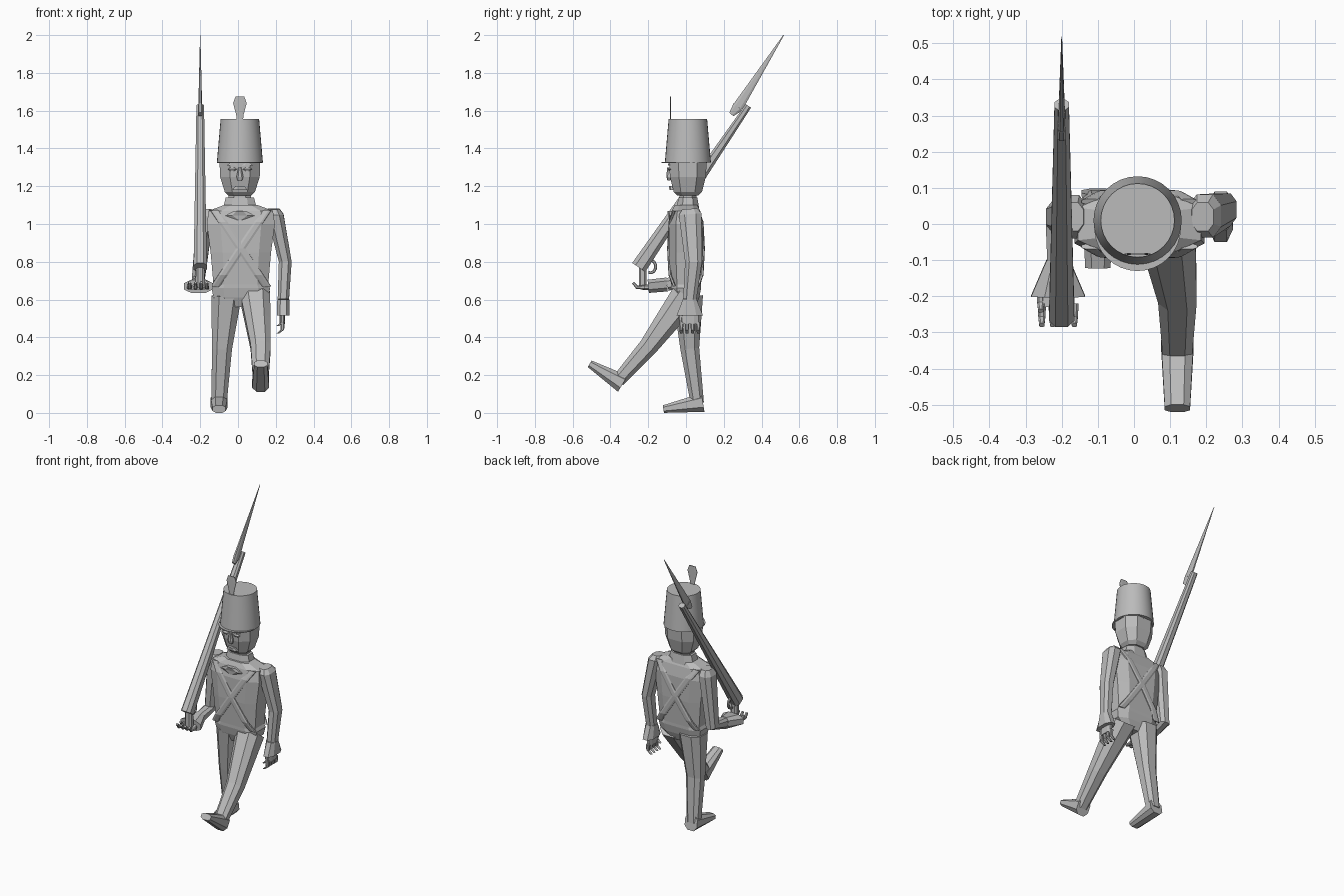
import bpy, bmesh
from math import sin, cos, pi, radians
from mathutils import Vector

if "Cube" in bpy.data.objects:
    bpy.data.objects.remove(bpy.data.objects["Cube"])

grey = bpy.data.materials.new("plain grey")
grey.use_nodes = True
grey.diffuse_color = (0.5, 0.5, 0.5, 1)
shader = grey.node_tree.nodes["Principled BSDF"]
shader.inputs["Base Color"].default_value = grey.diffuse_color


def ring(centre, size, along, corner):
    """Chamfered box outline square to a direction in the side plane."""
    depth = Vector((0, -along.z, along.y)).normalized() * size[1]
    width = Vector((size[0], 0, 0))
    quarter = [(1, -corner), (1, corner), (corner, 1), (-corner, 1)]
    outline = quarter + [(-u, -v) for u, v in quarter]
    return [centre + width * u + depth * v for u, v in outline]


def loft(name, points, sizes, corner=0.5):
    """Skin chamfered outlines along a path, with a half width and depth at each point."""
    points = [Vector(p) for p in points]
    last = len(points) - 1
    bm = bmesh.new()
    rows = []
    for i, (point, size) in enumerate(zip(points, sizes)):
        along = points[min(i + 1, last)] - points[max(i - 1, 0)]
        rows.append([bm.verts.new(p) for p in ring(point, size, along, corner)])
    for low, high in zip(rows, rows[1:]):
        for i in range(len(low)):
            bm.faces.new((low[i - 1], low[i], high[i], high[i - 1]))
    bm.faces.new(rows[0])
    bm.faces.new(rows[-1])
    bmesh.ops.recalc_face_normals(bm, faces=bm.faces)
    mesh = bpy.data.meshes.new(name)
    bm.to_mesh(mesh)
    bm.free()
    mesh.materials.append(grey)
    part = bpy.data.objects.new(name, mesh)
    bpy.context.collection.objects.link(part)


def taper(name, points, start, end, corner=0.5):
    """Loft whose size changes evenly from start to end."""
    start, end = Vector(start), Vector(end)
    steps = len(points) - 1
    sizes = [start.lerp(end, i / steps) for i in range(steps + 1)]
    loft(name, points, sizes, corner)


def stack(name, x, y, rows, corner=0.5):
    """Upright loft from rows of height, half width and half depth."""
    loft(name, [(x, y, row[0]) for row in rows], [row[1:] for row in rows], corner)


def drum(name, bottom_radius, top_radius, height, centre):
    """Smooth round part with crisp rims."""
    bpy.ops.mesh.primitive_cone_add(vertices=32, radius1=bottom_radius, radius2=top_radius,
                                    depth=height, location=centre)
    part = bpy.context.object
    part.name = name
    part.data.materials.append(grey)
    bpy.ops.object.shade_smooth_by_angle(angle=radians(30))


def leg(side, hip, knee, ankle, toe):
    """Trouser leg and a boot pointing from the ankle to the toe."""
    hip, knee, ankle, toe = (Vector(p) for p in (hip, knee, ankle, toe))
    thigh = hip.lerp(knee, 0.5)
    taper(side + "_leg", [hip, thigh, knee, ankle], (0.08, 0.08), (0.04, 0.035))
    heel = ankle + (ankle - toe).normalized() * 0.03
    taper(side + "_boot", [heel, toe], (0.045, 0.05), (0.035, 0.02))


def arm(side, shoulder, elbow, wrist, cuff_end, cuff_size):
    """Sleeve with a rounded shoulder and a flared cuff."""
    shoulder, elbow = Vector(shoulder), Vector(elbow)
    cap = shoulder.lerp(elbow, 0.1)
    loft(side + "_sleeve", [shoulder, cap, elbow, wrist],
         [(0.03, 0.04), (0.045, 0.06), (0.034, 0.045), (0.03, 0.035)])
    taper(side + "_cuff", [wrist, cuff_end], (0.032, 0.037), cuff_size)


def hand(side, wrist, ahead, across, curl):
    """Palm, four curled fingers and a thumb."""
    wrist, ahead, across, curl = (Vector(v) for v in (wrist, ahead, across, curl))
    palm = [0.015 + 0.03 * abs(part) for part in across.xy]
    taper(side + "_palm", [wrist, wrist + ahead * 0.06], palm, palm)
    digits = [("_finger", 0.05, i - 1.5) for i in range(4)] + [("_thumb", 0.01, -1.6)]
    for kind, reach, spread in digits:
        root = wrist + ahead * reach + across * spread * 0.03
        joint = root + ahead * 0.04
        tip = joint + ahead * 0.02 + curl * 0.025
        taper(side + kind, [root, joint, tip], (0.012, 0.012), (0.007, 0.007))


# Jacket, with flared hem and sloping shoulders, and collar
stack("jacket", 0.015, 0, [
    (0.56, 0.08, 0.05), (0.61, 0.145, 0.07), (0.66, 0.155, 0.08), (0.68, 0.145, 0.08),
    (0.85, 0.16, 0.09), (1, 0.18, 0.09), (1.07, 0.17, 0.075), (1.1, 0.09, 0.06)], 0.6)
stack("collar", 0.01, 0.01, [(1.08, 0.09, 0.06), (1.14, 0.075, 0.05)])
stack("neck", 0.01, 0.01, [(1.1, 0.06, 0.045), (1.2, 0.06, 0.045)])
stack("neckline", 0.01, -0.08, [(1.02, 0.01, 0.01), (1.045, 0.08, 0.012), (1.07, 0.03, 0.02)])

# Crossed straps over the chest and back
for face, side in (("front", -1), ("back", 1)):
    for way in (-1, 1):
        path = [(0.015 + way * 0.135 * t, side * (0.092 - 0.03 * t ** 4), 0.87 + 0.2 * t)
                for t in (-1, -0.7, 0, 0.7, 1)]
        taper(face + "_strap", path, (0.025, 0.008), (0.025, 0.008))

# Head and face
stack("head", 0.01, 0.01, [
    (1.15, 0.06, 0.055), (1.17, 0.08, 0.075), (1.25, 0.105, 0.095), (1.34, 0.108, 0.1)])
stack("nose", 0.01, -0.09, [(1.23, 0.012, 0.008), (1.25, 0.018, 0.014), (1.3, 0.008, 0.01)])
stack("mouth", 0.01, -0.075, [(1.18, 0.04, 0.012), (1.2, 0.025, 0.016)])
for side, x in (("left", 0.05), ("right", -0.03)):
    stack(side + "_eye", x, -0.085, [(1.28, 0.01, 0.005), (1.29, 0.024, 0.01), (1.3, 0.01, 0.005)])
    stack(side + "_brow", x, -0.09, [(1.31, 0.03, 0.006), (1.32, 0.015, 0.006)])

# Hat, peak and plume
drum("hat", 0.122, 0.102, 0.23, (0.01, 0.01, 1.44))
drum("hat_peak", 0.12, 0.12, 0.006, (0.01, -0.01, 1.325))
stack("plume", 0.01, -0.083, [
    (1.54, 0.015, 0.003), (1.58, 0.02, 0.003), (1.64, 0.036, 0.003), (1.675, 0.023, 0.003)])

# Standing leg and raised leg
leg("right", (-0.06, 0.01, 0.62), (-0.085, 0.02, 0.34), (-0.1, 0.06, 0.05), (-0.1, -0.12, 0.02))
leg("left", (0.09, 0, 0.62), (0.12, -0.2, 0.35), (0.12, -0.36, 0.17), (0.12, -0.51, 0.26))

# Hanging arm, and bent arm that carries the rifle
arm("left", (0.19, 0.02, 1.08), (0.25, 0.04, 0.8), (0.24, 0.02, 0.6), (0.24, 0.02, 0.515), (0.034, 0.07))
hand("left", (0.235, 0.02, 0.53), (0, 0, -1), (0, 1, 0), (-1, 0, 0))
arm("right", (-0.17, 0.02, 1.08), (-0.21, 0.02, 0.71), (-0.21, -0.1, 0.68), (-0.21, -0.2, 0.67), (0.075, 0.035))
hand("right", (-0.21, -0.17, 0.665), (0, -1, 0), (1, 0, 0), (0, 0, 1))

# Rifle with butt, guard and bayonet
taper("rifle", [(-0.2, -0.25, 0.77), (-0.2, 0.33, 1.625)], (0.035, 0.042), (0.02, 0.017))
taper("rifle_butt", [(-0.2, -0.23, 0.66), (-0.2, -0.23, 0.8)], (0.025, 0.02), (0.022, 0.02))
bow = [(-0.2, 0.03 * cos(t) - 0.19, 0.775 + 0.034 * sin(t))
       for t in (pi * (i / 6 - 0.6) for i in range(7))]
taper("rifle_guard", bow, (0.008, 0.008), (0.008, 0.008))
socket, base, point = (-0.2, 0.24, 1.58), (-0.2, 0.275, 1.62), (-0.2, 0.517, 2)
taper("bayonet_socket", [socket, base], (0.011, 0.014), (0.011, 0.03))
taper("bayonet_blade", [base, point], (0.01, 0.028), (0.001, 0.002))
